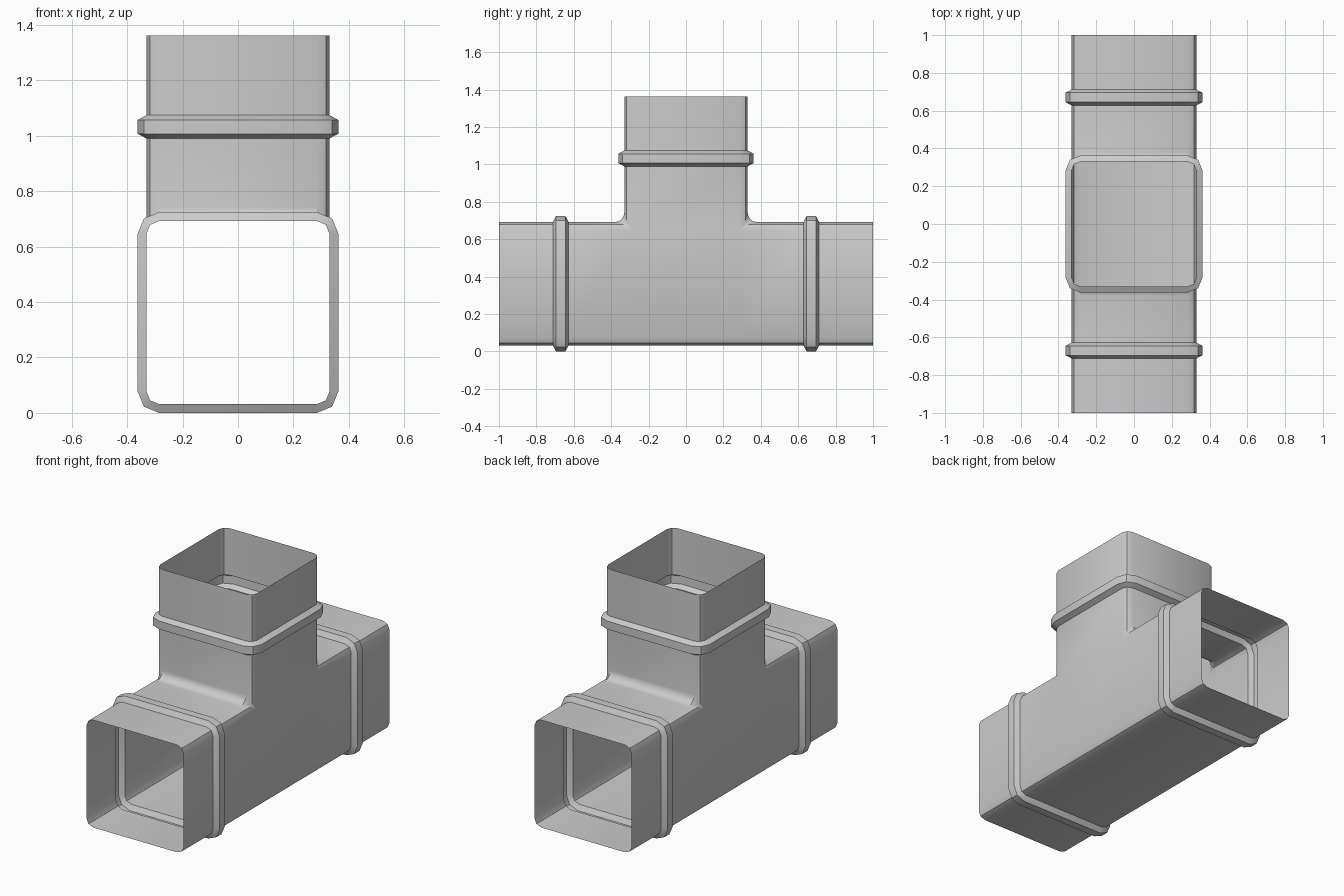
import bpy
import bmesh
from math import sin, cos, pi

cube = bpy.data.objects.get("Cube")
if cube:
    bpy.data.objects.remove(cube)

AXIS_Z = 0.362     # height of the main duct's centre line
FLAT = 0.285       # half width of the flat part of each wall
HALF = 0.33        # half width of the duct
BEAD = 0.362       # half width of the raised bead
BODY = 0.628       # reach of the plain body along each arm
ARM_PROFILE = [(BODY, HALF), (0.645, BEAD), (0.695, BEAD), (0.712, HALF), (1.0, HALF)]

metal = bpy.data.materials.new("galvanised grey")
metal.use_nodes = True
colour = (0.6, 0.6, 0.6, 1)
metal.diffuse_color = colour
metal.node_tree.nodes["Principled BSDF"].inputs["Base Color"].default_value = colour

bm = bmesh.new()


def skin(rows, closed=False):
    """Join neighbouring rows of points with quads."""
    grid = [[bm.verts.new(p) for p in row] for row in rows]
    for a, b in zip(grid, grid[1:]):
        n = len(a)
        for i in range(n if closed else n - 1):
            j = (i + 1) % n
            bm.faces.new((a[i], a[j], b[j], b[i]))


def section(half):
    """Square outline with two-segment rounded corners."""
    r = half - FLAT
    points = []
    for k, (sx, sy) in enumerate([(1, 1), (-1, 1), (-1, -1), (1, -1)]):
        for step in range(3):
            a = k * pi / 2 + step * pi / 4
            points.append((sx * FLAT + r * cos(a), sy * FLAT + r * sin(a)))
    return points


# Three arms, each with a bead and an open end
for place in (lambda u, v, t: (u, -t, v),
              lambda u, v, t: (u, t, v),
              lambda u, v, t: (u, v, t)):
    skin([[place(u, v, t) for u, v in section(half)] for t, half in ARM_PROFILE], True)

# Columns across the duct: x, offset from the centre line, inner fillet radius
r = HALF - FLAT
edge = [(HALF, FLAT, 0), (FLAT + r * cos(pi / 4), FLAT + r * sin(pi / 4), 0.015),
        (FLAT, HALF, 0.05)]
columns = edge + [(-x, o, f) for x, o, f in reversed(edge)]

# Filleted saddles between the main duct and the branch
for side in (-1, 1):
    saddle = []
    for x, o, f in columns:
        path = [(BODY, o)]
        for k in range(5):
            a = k * pi / 8
            path.append((o + f - f * sin(a), o + f - f * cos(a)))
        path.append((o, BODY))
        saddle.append([(x, side * y, z) for y, z in path])
    skin(saddle)

# Floor of the main duct
stations = (-BODY, -FLAT, FLAT, BODY)
skin([[(x, y, -o) for y in stations] for x, o, f in columns])

# Flat side walls of the tee
for x in (-HALF, HALF):
    skin([[(x, y, z) for y in stations] for z in (-FLAT, FLAT)])
    skin([[(x, y, z) for y in (-FLAT, FLAT)] for z in (FLAT, BODY)])

bmesh.ops.remove_doubles(bm, verts=bm.verts, dist=0.0005)
bmesh.ops.recalc_face_normals(bm, faces=bm.faces)
# Turn the shell outward if its floor faces up
floor = min(bm.faces, key=lambda f: f.calc_center_median().z)
if floor.normal.z > 0:
    bmesh.ops.reverse_faces(bm, faces=bm.faces)

mesh = bpy.data.meshes.new("duct_tee")
bm.to_mesh(mesh)
bm.free()
mesh.materials.append(metal)
duct = bpy.data.objects.new("duct_tee", mesh)
bpy.context.collection.objects.link(duct)
duct.location.z = AXIS_Z

bpy.ops.object.select_all(action="DESELECT")
duct.select_set(True)
bpy.context.view_layer.objects.active = duct
bpy.ops.object.shade_smooth_by_angle(angle=pi / 6)
